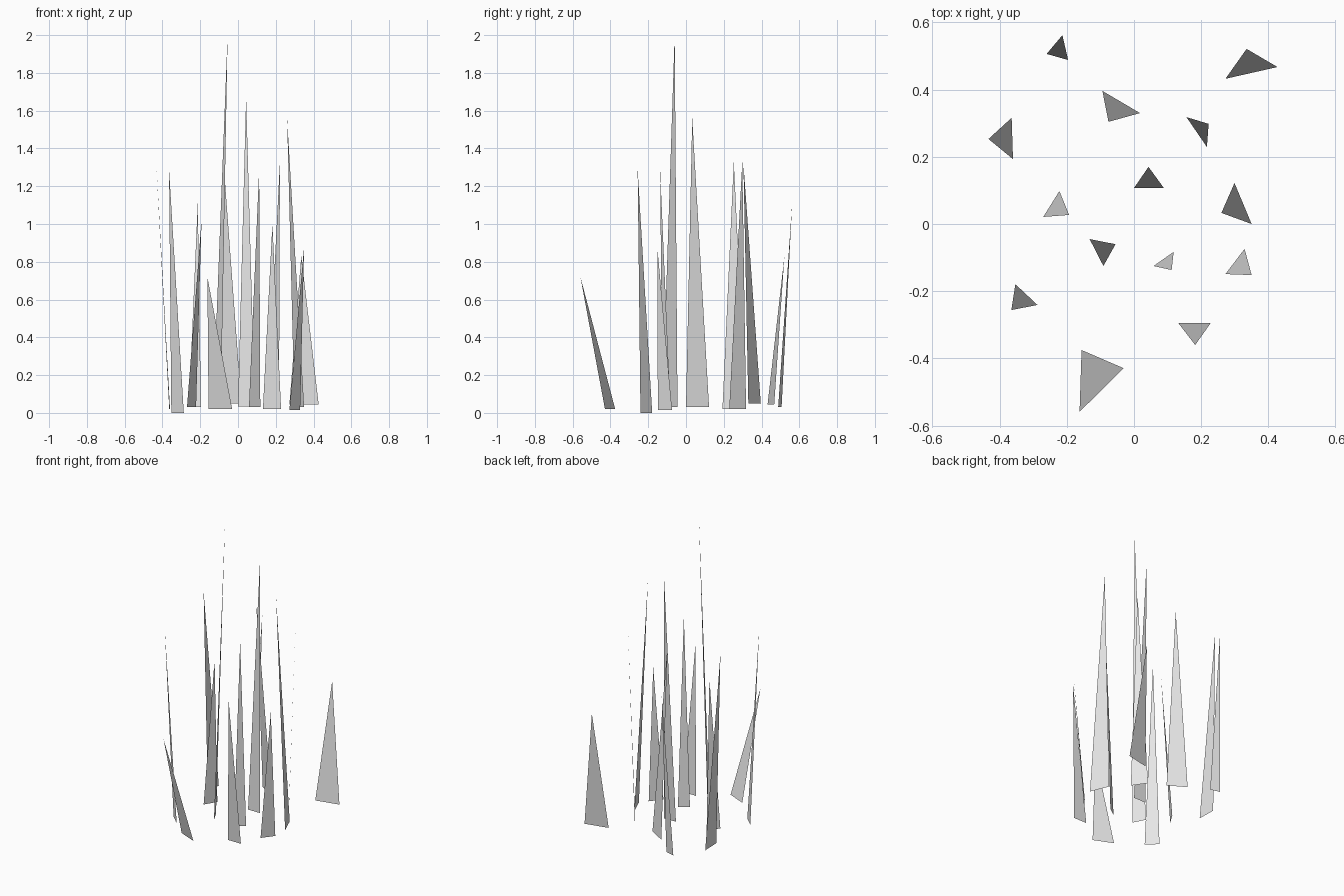
import bpy
import bmesh
from mathutils import Vector

# Remove the default cube only
default_cube = bpy.data.objects.get("Cube")
if default_cube:
    bpy.data.objects.remove(default_cube, do_unlink=True)


def make_material(name, colour):
    material = bpy.data.materials.new(name)
    material.use_nodes = True
    material.diffuse_color = colour
    shader = next(n for n in material.node_tree.nodes if n.type == "BSDF_PRINCIPLED")
    shader.inputs["Base Color"].default_value = colour
    return material


pale_grey = make_material("pale grey", (0.8, 0.8, 0.8, 1.0))


def make_blade(name, root_height, root_a, root_b, tip):
    """One flat grass blade: two root corners that taper to a leaning tip."""
    bm = bmesh.new()
    corners = [Vector((*root_a, root_height)), Vector((*root_b, root_height)), Vector(tip)]
    face = bm.faces.new([bm.verts.new(corner) for corner in corners])
    # Turn the blade's front to the open, upward side of its lean
    face.normal_update()
    if face.normal.z < 0:
        face.normal_flip()
    mesh = bpy.data.meshes.new(name)
    bm.to_mesh(mesh)
    bm.free()
    mesh.materials.append(pale_grey)
    blade = bpy.data.objects.new(name, mesh)
    bpy.context.scene.collection.objects.link(blade)
    return blade


# Blades of the tuft: root height, two root corners, tip
back_blades = [
    (.03, (-.26, .506), (-.196, .488), (-.213, .562, 1.11)),
    (.045, (.427, .467), (.272, .432), (.335, .521, .83)),
    (.05, (-.094, .396), (.018, .33), (-.076, .304, 1.32)),
    (.02, (-.364, .316), (-.36, .193), (-.433, .253, 1.33)),
    (.02, (.156, .318), (.217, .229), (.222, .298, 1.33)),
]
middle_blades = [
    (.035, (0, .107), (.089, .107), (.043, .17, 1.67)),
    (.03, (-.27, .021), (-.222, .098), (-.193, .027, 1.02)),
    (.03, (.299, .122), (.35, 0), (.26, .033, 1.56)),
    (.03, (-.132, -.045), (-.091, -.125), (-.055, -.06, 2)),
    (.03, (.118, -.083), (.058, -.125), (.112, -.137, 1.29)),
]
front_blades = [
    (.015, (.329, -.074), (.272, -.149), (.35, -.152, .88)),
    (0, (-.353, -.179), (-.287, -.241), (-.365, -.256, 1.29)),
    (.02, (.132, -.295), (.228, -.295), (.182, -.36, 1)),
    (.02, (-.156, -.375), (-.031, -.429), (-.162, -.559, .72)),
]

for row, blades in (("back", back_blades), ("middle", middle_blades), ("front", front_blades)):
    for number, shape in enumerate(blades, start=1):
        make_blade(f"{row}_grass_blade_{number}", *shape)
